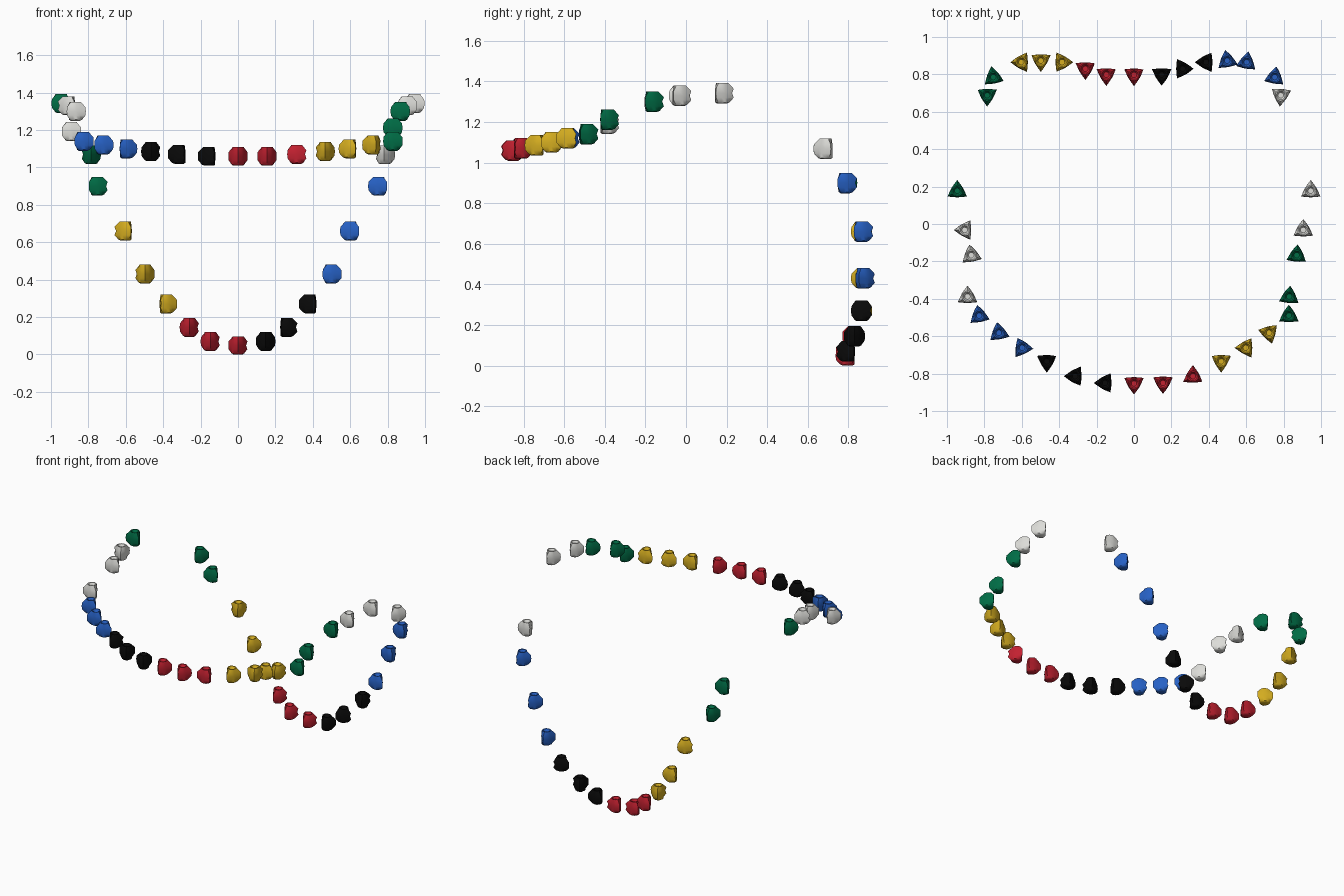
import bpy, bmesh, math

if "Cube" in bpy.data.objects:
    bpy.data.objects.remove(bpy.data.objects["Cube"])

# Flat colours
COLOURS = {
    "G": ("green", (0.0, 0.15, 0.06)),
    "W": ("off_white", (0.72, 0.72, 0.69)),
    "B": ("blue", (0.02, 0.12, 0.56)),
    "K": ("black", (0.003, 0.003, 0.003)),
    "R": ("red", (0.55, 0.015, 0.03)),
    "Y": ("yellow", (0.68, 0.43, 0.015)),
}
mats = {}
for key, (name, rgb) in COLOURS.items():
    m = bpy.data.materials.new(name)
    m.diffuse_color = (*rgb, 1)
    m.use_nodes = True
    m.node_tree.nodes["Principled BSDF"].inputs["Base Color"].default_value = m.diffuse_color
    mats[key] = m

# Bulb rings from the dimple outward and down: radius, height, amount of triangle
RINGS = [(0.015, 0.033, 0), (0.024, 0.049, 0), (0.031, 0.050, 0.1),
         (0.058, 0.022, 0.85), (0.060, 0.0, 0.85), (0.058, -0.022, 0.85),
         (0.038, -0.045, 0.25), (0.024, -0.051, 0)]
SEG = 12


def bulb_mesh(key):
    """Rounded three-cornered bulb, dimpled on top, one corner nicked."""
    bm = bmesh.new()
    rows = []
    for i, (r, z, t) in enumerate(RINGS):
        row = []
        for s in range(SEG):
            a = 2 * math.pi * s / SEG
            local = (a + math.pi / 3) % (2 * math.pi / 3) - math.pi / 3
            tri = 0.5 / math.cos(math.pi / 3 - abs(local))
            rad = r * (1 - t + t * tri)
            if i == 4 and s == 0:
                rad = 0.050
            row.append(bm.verts.new((rad * math.cos(a), rad * math.sin(a), z)))
        rows.append(row)
    for a, b in zip(rows, rows[1:]):
        for s in range(SEG):
            n = (s + 1) % SEG
            bm.faces.new((a[s], b[s], b[n], a[n]))
    bm.faces.new(rows[0])
    bm.faces.new(rows[-1][::-1])
    bmesh.ops.recalc_face_normals(bm, faces=bm.faces)
    # Smooth faces, with the hard creases kept sharp
    for f in bm.faces:
        f.smooth = True
    for e in bm.edges:
        e.smooth = e.calc_face_angle(0) < math.radians(50)
    me = bpy.data.meshes.new("bulb_" + COLOURS[key][0])
    bm.to_mesh(me)
    bm.free()
    me.materials.append(mats[key])
    return me


meshes = {k: bulb_mesh(k) for k in COLOURS}

# Half paths from the middle outward; the other half is mirrored
FRONT = [(0, -0.853, 1.06), (0.155, -0.85, 1.06), (0.315, -0.814, 1.07),
         (0.466, -0.735, 1.085), (0.598, -0.662, 1.10), (0.722, -0.582, 1.12),
         (0.828, -0.49, 1.14), (0.86, -0.388, 1.20), (0.87, -0.167, 1.30),
         (0.905, -0.032, 1.33), (0.945, 0.177, 1.342)]
BACK = [(0, 0.797, 0.048), (0.148, 0.798, 0.07), (0.26, 0.83, 0.145),
        (0.385, 0.865, 0.27), (0.498, 0.873, 0.43), (0.602, 0.865, 0.66),
        (0.752, 0.785, 0.90), (0.785, 0.688, 1.068)]

# Turn of each bulb in degrees, left to right
FRONT_TURN = [90, 180, 100, 90, 100, 100, 115, 30, 300, 300, 270,
              270, 330, 150, 60, 45, 90, 85, 85, 90, 90]
BACK_TURN = [150, 340, 180, 150, 240, 30, 30, 30, 270, 0,
             60, 100, 80, 80, 145]


def light_string(name, half, colours, turns):
    path = [(-x, y, z) for x, y, z in half[:0:-1]] + half
    for i, (p, c, turn) in enumerate(zip(path, colours, turns)):
        ob = bpy.data.objects.new(f"{name}_{i + 1}", meshes[c])
        bpy.context.collection.objects.link(ob)
        x, y, z = p
        # The steep bend is tighter on the right side than on the left
        if name == "front_bulb" and abs(abs(x) - 0.86) < 0.001:
            x = -0.89 if x < 0 else 0.83
            z += 0.012 if x > 0 else -0.008
        ob.location = (x, y, z)
        ob.rotation_euler = (0, 0, math.radians(turn))


light_string("front_bulb", FRONT, "GWWWBBBKKKRRRYYYGGGWW", FRONT_TURN)
light_string("back_bulb", BACK, "GGYYYRRRKKKBBBW", BACK_TURN)

# Rest the lowest bulb on the floor
low = bpy.data.objects["back_bulb_8"]
low.location.z = 0.051
low.scale.z = 0.96
low.location.z *= 0.96
